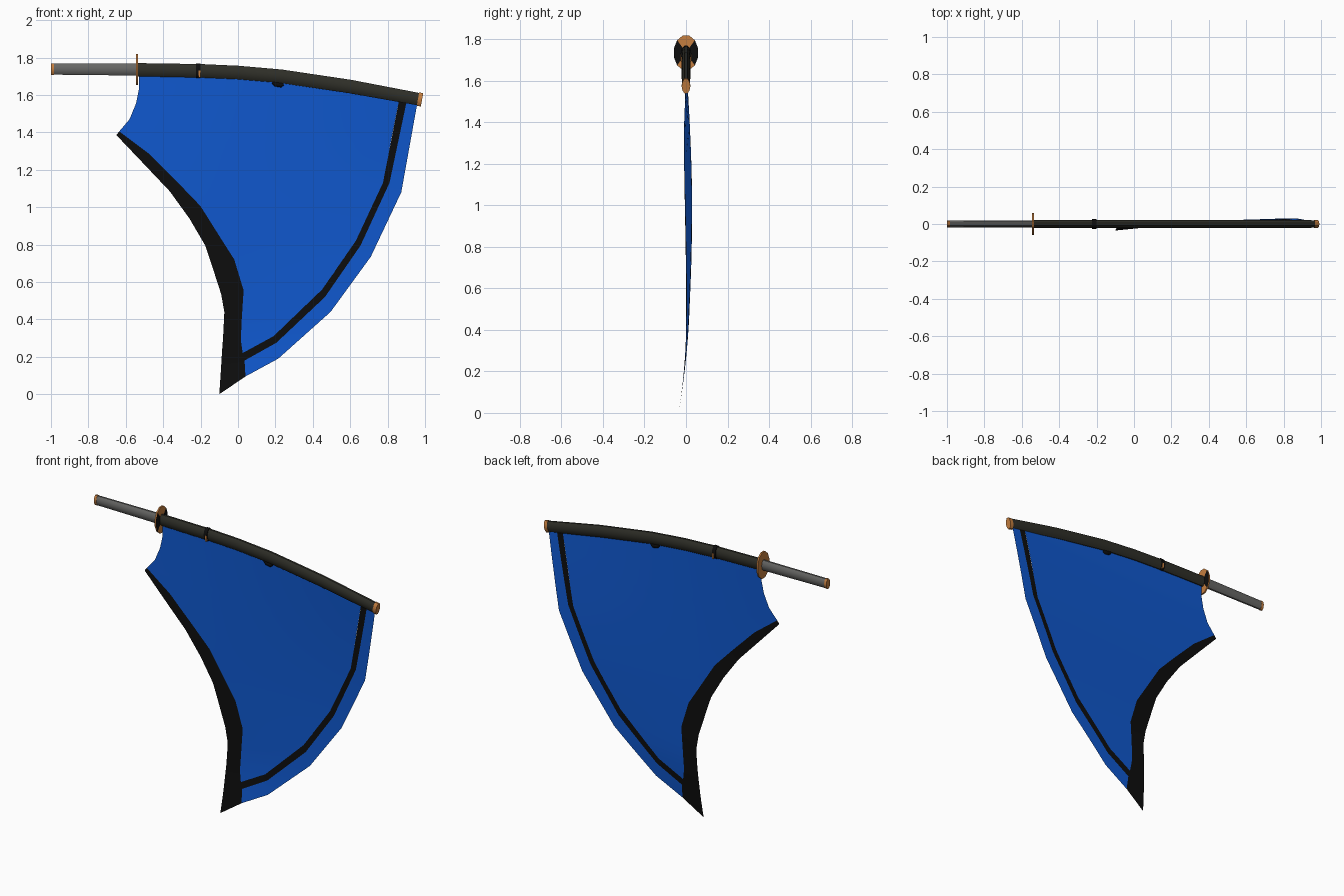
import bpy, bmesh, math
from mathutils import Vector

if "Cube" in bpy.data.objects:
    bpy.data.objects.remove(bpy.data.objects["Cube"])


def material(name, rgb):
    m = bpy.data.materials.new(name)
    m.use_nodes = True
    m.diffuse_color = (*rgb, 1)
    bsdf = m.node_tree.nodes["Principled BSDF"]
    bsdf.inputs["Base Color"].default_value = (*rgb, 1)
    bsdf.inputs["Roughness"].default_value = 0.8
    return m


BLUE = material("blue cloth", (0.005, 0.098, 0.62))
BLACK = material("black trim", (0.004, 0.004, 0.004))
SHEATH = material("dark olive", (0.028, 0.028, 0.021))
GREY = material("grey grip", (0.135, 0.135, 0.13))
COPPER = material("copper", (0.56, 0.21, 0.05))


def finish(name, bm, mats, smooth=None):
    me = bpy.data.meshes.new(name)
    bm.to_mesh(me)
    bm.free()
    for m in mats:
        me.materials.append(m)
    ob = bpy.data.objects.new(name, me)
    bpy.context.collection.objects.link(ob)
    if smooth:
        bpy.ops.object.select_all(action="DESELECT")
        ob.select_set(True)
        bpy.context.view_layer.objects.active = ob
        bpy.ops.object.shade_smooth_by_angle(angle=math.radians(smooth))
    return ob


def loft(name, stations, mat, sides=10, smooth=50):
    """Elliptical tube through stations (x, z, half depth, half height)."""
    bm = bmesh.new()
    rings = []
    for i, (x, z, ry, rz) in enumerate(stations):
        a, b = stations[max(i - 1, 0)], stations[min(i + 1, len(stations) - 1)]
        t = Vector((b[0] - a[0], 0, b[1] - a[1])).normalized()
        up = Vector((-t.z, 0, t.x))
        ring = []
        for k in range(sides):
            ang = 2 * math.pi * (k + 0.5) / sides
            p = Vector((x, 0, z)) + up * (rz * math.cos(ang))
            p.y = ry * math.sin(ang)
            ring.append(bm.verts.new(p))
        rings.append(ring)
    for r, s in zip(rings, rings[1:]):
        for k in range(sides):
            j = (k + 1) % sides
            bm.faces.new((r[k], r[j], s[j], s[k]))
    # fan caps
    for ring in (rings[0], rings[-1]):
        c = bm.verts.new(sum((v.co for v in ring), Vector()) / sides)
        for k in range(sides):
            bm.faces.new((ring[k], ring[(k + 1) % sides], c))
    bmesh.ops.recalc_face_normals(bm, faces=bm.faces)
    return finish(name, bm, [mat], smooth)


def billow(x, z):
    """Depth of the hanging cloth at a point."""
    y = math.sin(math.pi * min(z, 1.7) / 1.7) * (0.004 + 0.032 * x)
    return y - 0.035 * max(0, 1 - z / 0.45) ** 2


def cloth(name, edge_a, edge_b, mat, cols, steps=3):
    """Sheet spanning two matching edges of (x, z) points."""
    pairs = []
    for i in range(len(edge_a) - 1):
        for s in range(steps):
            t = s / steps
            pairs.append([Vector(e[i]).lerp(Vector(e[i + 1]), t) for e in (edge_a, edge_b)])
    pairs.append([Vector(edge_a[-1]), Vector(edge_b[-1])])
    bm = bmesh.new()
    rows = []
    for a, b in pairs:
        pts = [a.lerp(b, k / cols) for k in range(cols + 1)]
        rows.append([bm.verts.new((p.x, billow(p.x, p.y), p.y)) for p in pts])
    for r, s in zip(rows, rows[1:]):
        for k in range(cols):
            bm.faces.new((r[k], r[k + 1], s[k + 1], s[k]))
    bmesh.ops.remove_doubles(bm, verts=bm.verts, dist=1e-4)
    bmesh.ops.recalc_face_normals(bm, faces=bm.faces)
    if sum(f.normal.y for f in bm.faces) > 0:
        bmesh.ops.reverse_faces(bm, faces=bm.faces)
    return finish(name, bm, [mat], 40)


# Cloth edges, from top to bottom
left_scoop = [(-0.53, 1.75), (-0.53, 1.63), (-0.545, 1.555), (-0.58, 1.47)]
trim_inner = [(-0.635, 1.405), (-0.475, 1.285), (-0.325, 1.135), (-0.20, 1.005),
              (-0.09, 0.83), (-0.02, 0.72), (0.03, 0.555), (0.02, 0.40),
              (0.015, 0.29), (0.025, 0.22)]
trim_outer = [(-0.65, 1.385), (-0.51, 1.238), (-0.365, 1.085), (-0.26, 0.94),
              (-0.175, 0.795), (-0.14, 0.69), (-0.09, 0.535), (-0.073, 0.44),
              (-0.08, 0.30), (-0.086, 0.22), (-0.09, 0.15), (-0.10, 0.0)]
panel_right = [(0.868, 1.605), (0.855, 1.54), (0.843, 1.48), (0.83, 1.415),
               (0.817, 1.35), (0.797, 1.24), (0.775, 1.13), (0.71, 0.99),
               (0.63, 0.82), (0.57, 0.73), (0.45, 0.56), (0.284, 0.40),
               (0.19, 0.31), (0.025, 0.22)]
stripe_inner = [(0.868, 1.605), (0.775, 1.13), (0.63, 0.82), (0.45, 0.56),
                (0.19, 0.31), (0.025, 0.22)]
stripe_outer = [(0.908, 1.595), (0.81, 1.13), (0.655, 0.795), (0.465, 0.52),
                (0.205, 0.275), (0.035, 0.18)]
hem_outer = [(0.963, 1.58), (0.873, 1.08), (0.71, 0.735), (0.495, 0.44),
             (0.215, 0.19), (0.04, 0.095)]

cloth("flag_panel", left_scoop + trim_inner, panel_right, BLUE, 10)
cloth("flag_stripe", stripe_inner, stripe_outer, BLACK, 1)
cloth("flag_hem", stripe_outer, hem_outer, BLUE, 2)
cloth("flag_edge_trim", trim_inner + [(0.035, 0.18), (0.04, 0.095)], trim_outer, BLACK, 3)

# Curved scabbard and its copper tip
loft("scabbard", [(-0.54, 1.735, 0.021, 0.037), (-0.2, 1.729, 0.021, 0.038),
                  (0.0, 1.72, 0.021, 0.038), (0.23, 1.70, 0.021, 0.038),
                  (0.6, 1.645, 0.021, 0.038), (0.968, 1.577, 0.02, 0.035)], SHEATH)
loft("scabbard_tip", [(0.962, 1.578, 0.021, 0.038), (0.984, 1.574, 0.021, 0.038)], COPPER)

# Grip with copper pommel
loft("grip", [(-0.99, 1.738, 0.018, 0.031), (-0.54, 1.736, 0.019, 0.034)], GREY)
loft("pommel", [(-1.0, 1.738, 0.019, 0.033), (-0.984, 1.738, 0.019, 0.033)], COPPER)

# Round guard, with dark side plates on its scabbard face
guard = loft("guard", [(-0.545, 1.735, 0.06, 0.086), (-0.535, 1.735, 0.06, 0.086)],
             COPPER, sides=12, smooth=30)
guard.data.materials.append(BLACK)
for f in guard.data.polygons:
    if f.normal.x > 0.9 and abs(f.center.y) > 0.025:
        f.material_index = 1

# Cord ring with copper studs, and a small knob underneath
loft("cord_ring", [(-0.224, 1.73, 0.026, 0.041), (-0.2, 1.73, 0.026, 0.041)], BLACK)
for side, label in ((-1, "front"), (1, "back")):
    bm = bmesh.new()
    bmesh.ops.create_cube(bm, size=1)
    for v in bm.verts:
        v.co = (-0.206 + v.co.x * 0.01, side * 0.023 + v.co.y * 0.009, 1.712 + v.co.z * 0.036)
    finish("cord_stud_" + label, bm, [COPPER])
loft("scabbard_knob", [(0.185, 1.668, 0.008, 0.008), (0.2, 1.658, 0.012, 0.014),
                       (0.23, 1.653, 0.012, 0.014), (0.243, 1.658, 0.008, 0.008)],
     BLACK, sides=8)
